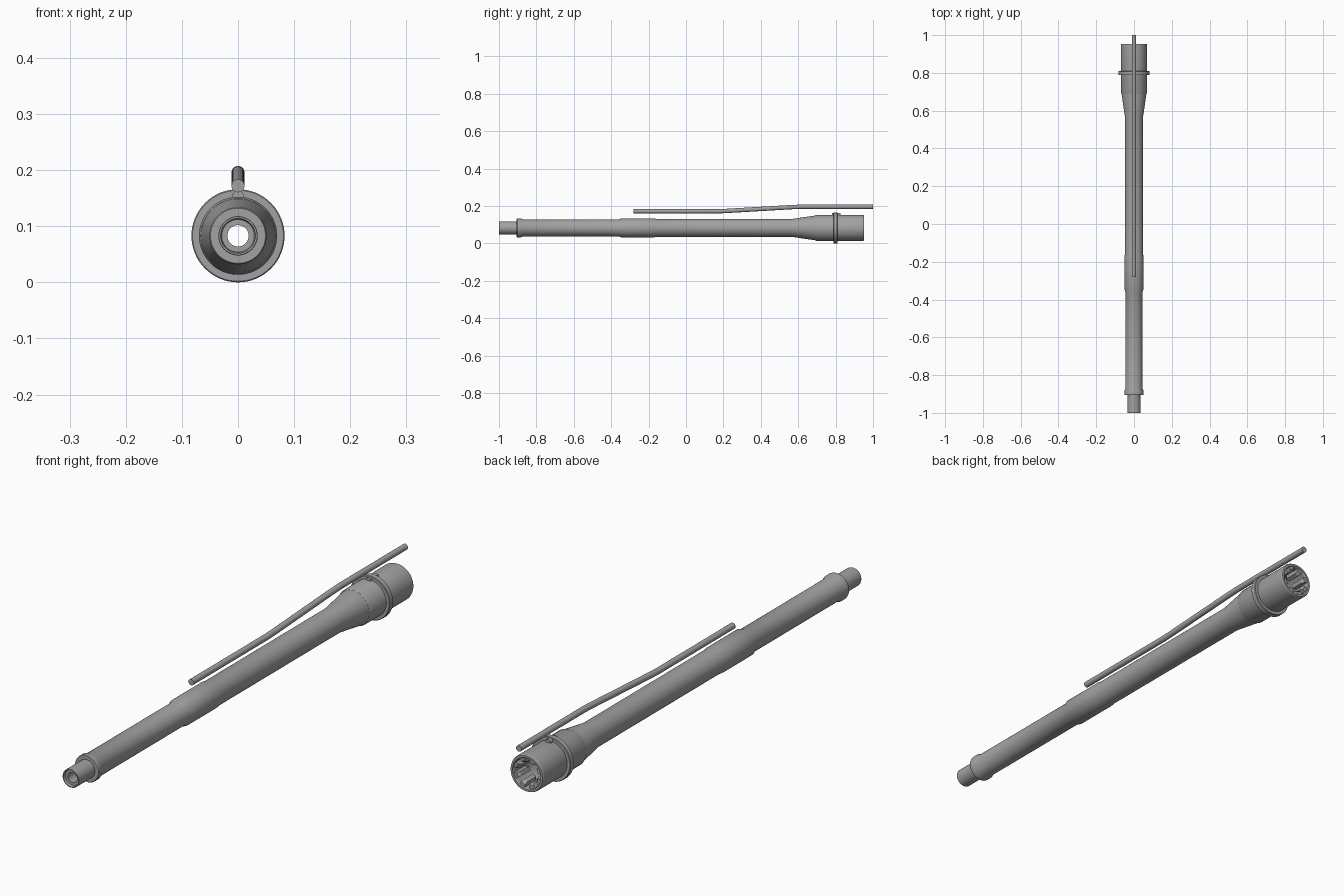
import bpy, bmesh
from math import sin, cos, pi, radians
from mathutils import Vector

cube = bpy.data.objects.get("Cube")
if cube:
    bpy.data.objects.remove(cube)

AXIS_Z = 0.083
SIDES = 64

steel = bpy.data.materials.new("grey steel")
steel.use_nodes = True
GREY = (0.36, 0.36, 0.36, 1)
steel.diffuse_color = GREY
steel.node_tree.nodes["Principled BSDF"].inputs["Base Color"].default_value = GREY


def finish(name, bm, angle=25):
    bmesh.ops.recalc_face_normals(bm, faces=bm.faces)
    mesh = bpy.data.meshes.new(name)
    bm.to_mesh(mesh)
    bm.free()
    mesh.materials.append(steel)
    ob = bpy.data.objects.new(name, mesh)
    bpy.context.collection.objects.link(ob)
    bpy.ops.object.select_all(action="DESELECT")
    ob.select_set(True)
    bpy.context.view_layer.objects.active = ob
    bpy.ops.object.shade_smooth_by_angle(angle=radians(angle))
    return ob


def polar(r, a, y):
    return Vector((r * sin(a), y, AXIS_Z + r * cos(a)))


def skin(bm, rings, loop):
    """Bridge successive rings; loop joins the last ring to the first."""
    n = len(rings[0])
    for k in range(len(rings) if loop else len(rings) - 1):
        a, b = rings[k], rings[(k + 1) % len(rings)]
        for i in range(n):
            j = (i + 1) % n
            bm.faces.new((a[i], a[j], b[j], b[i]))


def lathe(name, profile):
    """Turn a closed (y, radius) outline about the long axis."""
    bm = bmesh.new()
    rings = [[bm.verts.new(polar(r, 2 * pi * i / SIDES, y)) for i in range(SIDES)]
             for y, r in profile]
    skin(bm, rings, True)
    return finish(name, bm)


def rod(name, path, radius, sides=24):
    """Round bar following a path in the x = 0 plane."""
    bm = bmesh.new()
    pts = [Vector((0, y, z)) for y, z in path]
    rings = []
    for k, p in enumerate(pts):
        t = (pts[min(k + 1, len(pts) - 1)] - pts[max(k - 1, 0)]).normalized()
        up = Vector((1, 0, 0)).cross(t)
        rings.append([bm.verts.new(p + radius * (Vector((cos(a), 0, 0)) + up * sin(a)))
                      for a in (2 * pi * i / sides for i in range(sides))])
    skin(bm, rings, False)
    bm.faces.new(rings[0])
    bm.faces.new(rings[-1])
    return finish(name, bm)


# Stepped tube with a through hole and a dished front end
lathe("main_tube", [
    (-0.99, 0.019), (-0.99, 0.029), (-1.0, 0.031), (-1.0, 0.034), (-0.998, 0.035),
    (-0.905, 0.035), (-0.905, 0.049), (-0.902, 0.051), (-0.885, 0.051),
    (-0.87, 0.0455), (-0.36, 0.0455), (-0.345, 0.051), (-0.175, 0.051),
    (-0.16, 0.0485), (0.57, 0.0485), (0.69, 0.066), (0.78, 0.066), (0.78, 0.019)])

# Hollow rear sleeve
lathe("rear_sleeve", [
    (0.69, 0.05), (0.69, 0.0665), (0.697, 0.0695), (0.948, 0.0695), (0.953, 0.067),
    (0.953, 0.059), (0.947, 0.056), (0.80, 0.056), (0.80, 0.019), (0.76, 0.019)])

# Raised flange ring
lathe("flange_ring", [
    (0.788, 0.06), (0.788, 0.081), (0.79, 0.083), (0.808, 0.083),
    (0.81, 0.081), (0.81, 0.06)])

# Inner teeth around the rear opening
bm = bmesh.new()
for n in range(8):
    mid = (n + 0.5) * pi / 4
    rings = []
    for y, tip in ((0.885, 0.039), (0.938, 0.039), (0.949, 0.046)):
        rings.append([bm.verts.new(polar(r, mid + w, y)) for r, w in
                      ((0.058, -0.21), (0.058, 0.21), (tip, 0.2), (tip, -0.2))])
    skin(bm, rings, False)
    bm.faces.new(rings[0])
    bm.faces.new(rings[-1])
finish("inner_teeth", bm)

# Small locating pin on top, behind the flange
rod("locating_pin", [(0.78, 0.154), (0.826, 0.154)], 0.010, 16)

# Cranked upper rod
rod("upper_rod", [(-0.28, 0.172), (0.17, 0.172), (0.21, 0.1735), (0.57, 0.1945),
                  (0.61, 0.196), (1.0, 0.196)], 0.0115)
